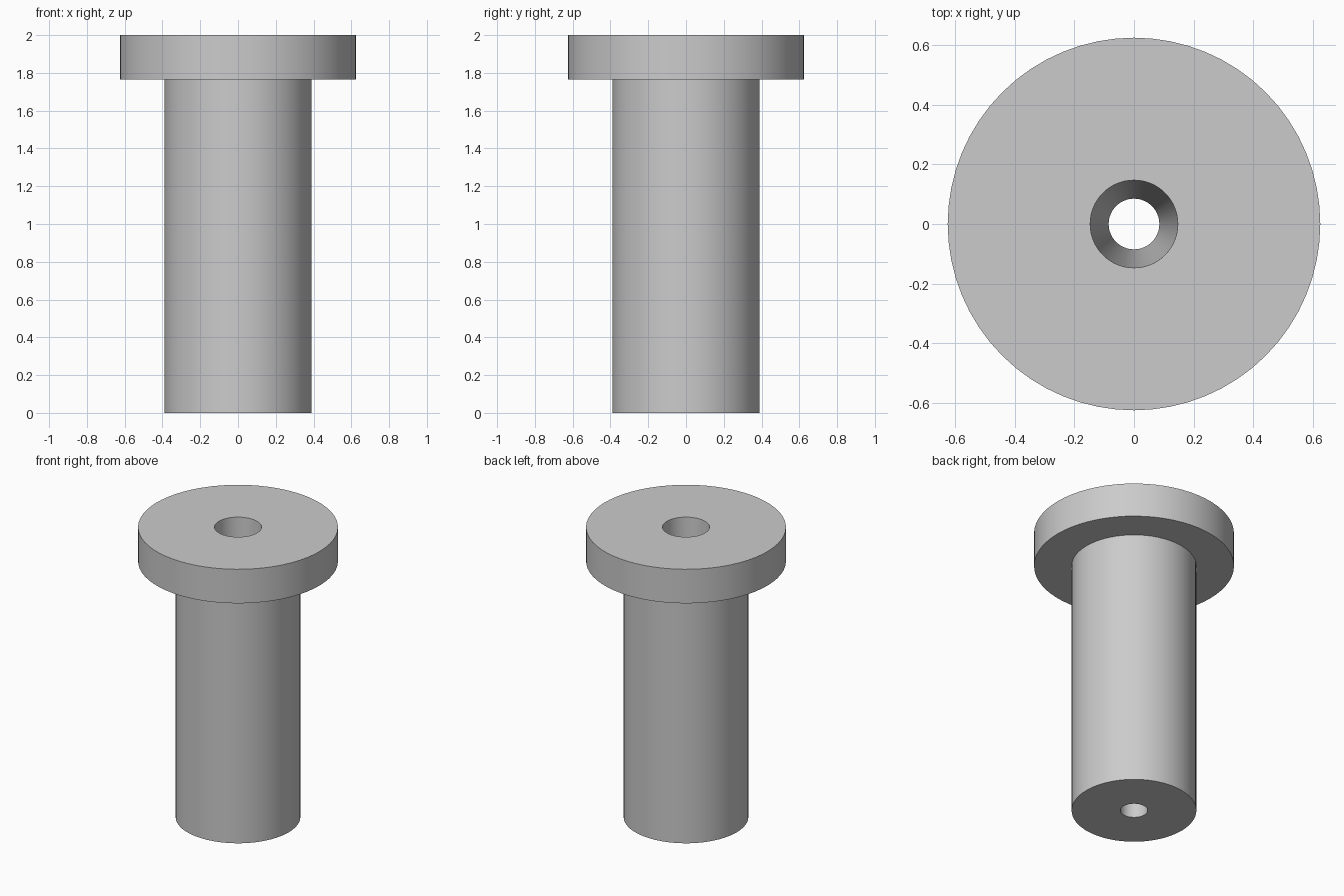
import bpy
import bmesh
import math

cube = bpy.data.objects.get("Cube")
if cube:
    bpy.data.objects.remove(cube, do_unlink=True)

SEGMENTS = 64
SHAFT_R, FLANGE_R = 0.39, 0.625
BORE_TOP_R, BORE_BOTTOM_R = 0.147, 0.085
FLANGE_Z, TOP_Z = 1.765, 2.0

# Plain grey material
grey = bpy.data.materials.new("grey")
grey.use_nodes = True
colour = (0.6, 0.6, 0.6, 1)
grey.diffuse_color = colour
grey.node_tree.nodes["Principled BSDF"].inputs["Base Color"].default_value = colour


def lathe(name, profile):
    """Revolve a closed (radius, height) profile around z."""
    bm = bmesh.new()
    rings = []
    for radius, z in profile:
        ring = []
        for i in range(SEGMENTS):
            a = math.tau * i / SEGMENTS
            ring.append(bm.verts.new((radius * math.cos(a), radius * math.sin(a), z)))
        rings.append(ring)
    for k, lower in enumerate(rings):
        upper = rings[(k + 1) % len(rings)]
        for i in range(SEGMENTS):
            j = (i + 1) % SEGMENTS
            bm.faces.new((lower[i], lower[j], upper[j], upper[i]))
    bmesh.ops.recalc_face_normals(bm, faces=bm.faces)
    mesh = bpy.data.meshes.new(name)
    bm.to_mesh(mesh)
    bm.free()
    mesh.materials.append(grey)
    obj = bpy.data.objects.new(name, mesh)
    bpy.context.collection.objects.link(obj)
    bpy.ops.object.select_all(action="DESELECT")
    obj.select_set(True)
    bpy.context.view_layer.objects.active = obj
    bpy.ops.object.shade_smooth_by_angle(angle=math.radians(30))
    return obj


# Flanged sleeve with a tapered through bore
lathe("flanged_sleeve", [
    (BORE_BOTTOM_R, 0),
    (SHAFT_R, 0),
    (SHAFT_R, FLANGE_Z),
    (FLANGE_R, FLANGE_Z),
    (FLANGE_R, TOP_Z),
    (BORE_TOP_R, TOP_Z),
])
